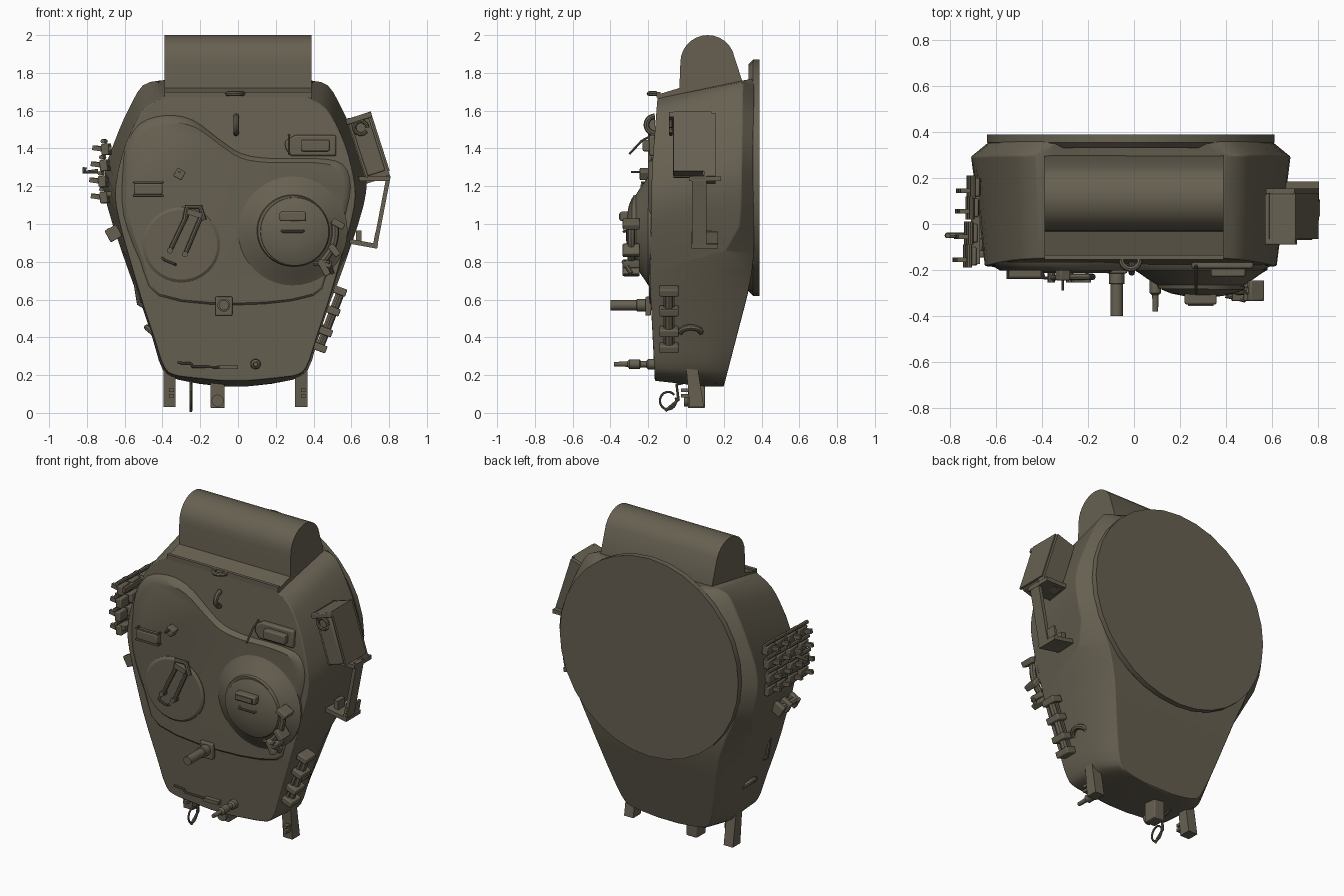
import bpy, bmesh, math
from mathutils import Vector, Matrix

cube = bpy.data.objects.get("Cube")
if cube:
    bpy.data.objects.remove(cube)

olive = bpy.data.materials.new("olive_drab")
olive.use_nodes = True
COLOUR = (0.135, 0.118, 0.083, 1)
olive.diffuse_color = COLOUR
olive.node_tree.nodes["Principled BSDF"].inputs["Base Color"].default_value = COLOUR
parts = []


def add(name, bm, bevel=0):
    bmesh.ops.recalc_face_normals(bm, faces=bm.faces)
    me = bpy.data.meshes.new(name)
    bm.to_mesh(me)
    bm.free()
    me.materials.append(olive)
    ob = bpy.data.objects.new(name, me)
    bpy.context.collection.objects.link(ob)
    if bevel:
        m = ob.modifiers.new("bevel", 'BEVEL')
        m.width, m.segments, m.limit_method = bevel, 2, 'ANGLE'
        m.angle_limit = math.radians(35)
    parts.append(ob)
    return ob


def loft(name, rings, bevel=0):
    bm = bmesh.new()
    vs = [[bm.verts.new(p) for p in r] for r in rings]
    n = len(vs[0])
    for a, b in zip(vs, vs[1:]):
        for i in range(n):
            bm.faces.new((a[i], a[(i + 1) % n], b[(i + 1) % n], b[i]))
    bm.faces.new(vs[0])
    bm.faces.new(vs[-1][::-1])
    return add(name, bm, bevel)


def box(name, loc, size, tilt=0, bevel=0):
    bm = bmesh.new()
    m = Matrix.Translation(loc) @ Matrix.Rotation(tilt, 4, 'Y') @ Matrix.Diagonal((*size, 1))
    bmesh.ops.create_cube(bm, size=1, matrix=m)
    return add(name, bm, bevel)


def rod(name, pts, r, closed=False):
    cu = bpy.data.curves.new(name, 'CURVE')
    cu.dimensions, cu.bevel_depth, cu.bevel_resolution, cu.use_fill_caps = '3D', r, 2, True
    sp = cu.splines.new('POLY')
    sp.points.add(len(pts) - 1)
    for q, p in zip(sp.points, pts):
        q.co = (*p, 1)
    sp.use_cyclic_u = closed
    tmp = bpy.data.objects.new(name, cu)
    me = bpy.data.meshes.new_from_object(tmp)
    bpy.data.objects.remove(tmp)
    bm = bmesh.new()
    bm.from_mesh(me)
    return add(name, bm)


def arc(c, r, u, v, a0=0, a1=180, n=10):
    c, u, v = Vector(c), Vector(u), Vector(v)
    return [c + r * (math.cos(t) * u + math.sin(t) * v)
            for t in (math.radians(a0 + (a1 - a0) * i / n) for i in range(n + 1))]


def turned(name, x, z, profile, n=40, sx=1):
    # profile of (radius, y) around an axis pointing forward
    return loft(name, [[(x + r * sx * math.cos(i * math.tau / n), y, z + r * math.sin(i * math.tau / n))
                        for i in range(n)] for r, y in profile])


def smooth(pts, k=3):
    out = []
    for i in range(len(pts) - 1):
        a, b, c, d = (Vector(pts[min(max(j, 0), len(pts) - 1)]) for j in range(i - 1, i + 3))
        for s in range(k):
            t = s / k
            out.append(0.5 * (2 * b + (c - a) * t + (2 * a - 5 * b + 4 * c - d) * t * t
                              + (3 * b - a - 3 * c + d) * t ** 3))
    return out + [Vector(pts[-1])]


def ramp(z, keys):
    for (a, p), (b, q) in zip(keys, keys[1:]):
        if z <= b:
            return p + (q - p) * max(0, (z - a) / (b - a))
    return keys[-1][1]


# Main shell: right half outlines of roof, widest line and underside
roof = [(.37, 1.68), (.48, 1.61), (.56, 1.47), (.61, 1.32), (.635, 1.15), (.605, .98),
        (.54, .75), (.49, .58), (.43, .4), (.375, .24), (.3, .195), (.06, .17)]
wide = [(.39, 1.76), (.49, 1.735), (.57, 1.6), (.635, 1.45), (.69, 1.28), (.68, 1.1),
        (.565, .75), (.5, .58), (.44, .4), (.385, .23), (.3, .175), (.06, .14)]
under = [(.32, 1.77), (.43, 1.7), (.53, 1.57), (.59, 1.42), (.61, 1.27), (.6, 1.08),
         (.47, .74), (.42, .58), (.37, .4), (.31, .22), (.25, .165), (.06, .14)]
ROOF_Y = [(.17, -.165), (.7, -.192), (1.3, -.18), (1.68, -.15)]
WIDE_Y = [(.14, .1), (.7, .12), (1, .29), (1.77, .3)]
UNDER_Y = [(.14, .2), (.62, .325), (.8, .36), (1.77, .36)]
CX = -.014
rows = []
for a, b, c in zip(smooth(roof), smooth(wide), smooth(under)):
    half = [(p.x, ramp(p.y, k), p.y) for p, k in ((a, ROOF_Y), (b, WIDE_Y), (c, UNDER_Y))]
    rows.append([(CX + x, y, z) for x, y, z in half] + [(CX - x, y, z) for x, y, z in half[::-1]])
loft("turret_shell", rows, .012)
turned("turret_ring", CX, 1.245, [(.6, .33), (.625, .355), (.625, .39)], 32)

# Raised roof plate with a wavy front border
edge = smooth([(-.62, 1.25), (-.6, 1.4), (-.52, 1.53), (-.38, 1.575), (-.24, 1.55), (-.1, 1.45),
               (.02, 1.375), (.18, 1.35), (.42, 1.35), (.56, 1.32), (.605, 1.2), (.57, 1),
               (.5, .75), (.42, .6), (0, .55), (-.44, .6), (-.54, .8), (-.62, 1.05), (-.62, 1.25)])[:-1]
mid = Vector((-.02, 1))
loft("raised_roof", [[(p.x, y + max(0, .85 - p.y) * .03, p.y) for p in (mid + (e - mid) * s for e in edge)]
                     for s, y in ((1, -.165), (.985, -.182), (.93, -.202))])

# Gun shield housing
prof = [(-.15, 1.66), (-.15, 1.685), (-.035, 1.72), (-.03, 1.85)]
prof += [(.115 + .145 * math.cos(t), 1.855 + .145 * math.sin(t))
         for t in (math.pi * (1 - i / 14) for i in range(1, 13))]
prof += [(.3, 1.75), (.3, 1.66)]
loft("gun_shield", [[(x, y, z) for y, z in prof] for x in (-.39, .39)])
box("shield_front_strip", (0, -.145, 1.685), (.78, .02, .03))

# Commander cupola
turned("cupola", .29, .965, [(.29, -.18), (.29, -.2), (.265, -.215), (.23, -.24), (.19, -.265), (.185, -.28)])
turned("cupola_hatch", .3, .96, [(.185, -.27), (.18, -.285), (.14, -.302), (.08, -.314), (.03, -.318)])
box("cupola_periscope", (.29, -.325, 1.04), (.14, .05, .05), 0, .008)
box("periscope_glass_frame", (.29, -.352, 1.04), (.11, .008, .03))
rod("cupola_handle", [(.23, -.305, .965), (.24, -.33, .96), (.34, -.33, .96), (.35, -.305, .965)], .007)
rod("cupola_hinge", arc((.3, -.29, .96), .215, (1, 0, 0), (0, 0, 1), -55, 15), .02)
for x, z, t in ((.53, 1, .5), (.51, .86, .9), (.46, .79, .2), (.46, .76, 1.1)):
    box("hinge_lug", (x, -.29, z), (.07, .09, .035), t, .006)
rod("hinge_lever", [(.4, -.31, .79), (.48, -.33, .8), (.5, -.29, .74)], .012)

# Loader hatch with folding arms
turned("loader_hatch", -.3, .89, [(.2, -.185), (.2, -.204), (.185, -.214), (.17, -.214)], 32, 1.03)
for a, b in (((-.27, 1.05), (-.36, .86)), ((-.2, 1.03), (-.28, .84))):
    rod("hatch_arm", [(a[0], -.225, a[1]), (b[0], -.235, b[1])], .012)
    turned("arm_end", b[0], b[1], [(.016, -.21), (.016, -.255)], 10)
rod("hatch_arm_bracket", [(-.28, -.23, 1.03), (-.27, -.23, 1.09), (-.2, -.23, 1.09), (-.18, -.23, 1.02)], .014)
box("hatch_arm_spring", (-.23, -.235, 1.055), (.08, .04, .03), .3)
rod("hatch_handle", [(-.4, -.21, .82), (-.39, -.235, .81), (-.34, -.235, .79), (-.33, -.21, .785)], .007)

# Roof periscopes and small fittings
box("loader_periscope", (-.475, -.215, 1.185), (.15, .05, .06), 0, .008)
for z in (1.15, 1.22):
    rod("periscope_guard", [(-.55, -.2, z), (-.55, -.235, z), (-.4, -.235, z), (-.4, -.2, z)], .006)
box("roof_block", (-.31, -.22, 1.265), (.05, .05, .05), .5, .005)
rod("roof_block_pin", [(-.31, -.2, 1.275), (-.31, -.29, 1.275)], .006)
loft("gunner_sight_base", [[(x, y, z) for x, z in ((.25, 1.4), (.28, 1.36), (.52, 1.36), (.52, 1.47), (.3, 1.47), (.25, 1.44))]
                           for y in (-.15, -.195)], .01)
box("gunner_sight", (.41, -.205, 1.415), (.15, .05, .06), 0, .008)
rod("sight_guard", [(.27, -.18, 1.47), (.27, -.235, 1.44), (.27, -.3, 1.37)], .006)
rod("lifting_eye", arc((-.01, -.165, 1.525), .045, (0, 0, 1), (0, -1, 0)), .015)
rod("front_lifting_eye", arc((-.015, -.155, 1.69), .04, (1, 0, 0), (0, -1, 0)), .013)

# Rear roof posts and rail
box("vent_post_base", (-.075, -.2, .565), (.09, .03, .1), 0, .006)
turned("vent_post", -.075, .57, [(.034, -.19), (.034, -.26), (.027, -.262), (.027, -.4)], 16)
turned("antenna_mount", .093, .258, [(.028, -.15), (.028, -.2), (.018, -.21), (.018, -.24),
                                     (.025, -.245), (.025, -.3), (.014, -.31), (.012, -.38)], 16)
rod("roof_rail", [(-.32, -.18, .265), (-.25, -.185, .262), (-.24, -.185, .245), (0, -.185, .24)], .007)
box("rail_clip", (-.05, -.185, .243), (.1, .03, .022))

# Rear brackets and towing hook
for x in (-.362, .335):
    loft("rear_bracket", [[(x + dx, y, z) for y, z in ((0, .25), (.06, .25), (.095, .03), (.02, .03))]
                          for dx in (-.032, .032)])
    for z in (.09, .12):
        box("bracket_bolt", (x + .01, -.002, z), (.025, .05, .018))
box("rear_centre_bracket", (-.108, .055, .1), (.075, .09, .15), 0, .006)
turned("centre_bracket_boss", -.108, .065, [(.032, .03), (.032, -.01)], 16)
rod("hook_ring", arc((-.25, -.095, .065), .045, (0, .75, .66), (0, -.6, .8), 0, 340, 16), .006)
rod("hook_stem", [(-.25, -.11, .01), (-.25, -.04, .07), (-.25, -.05, .15), (-.25, .03, .17)], .008)

# Ammunition box and carrier frame on the left side
TILT = -.31
box("stowage_box", (.685, .01, 1.42), (.1, .16, .32), TILT, .008)
for d in (-.057, .057):
    box("stowage_box_rail", (.69 + d, .035, 1.42 + d * .3), (.012, .2, .33), TILT)
box("stowage_back_strip", (.69, .125, 1.4), (.13, .06, .35), TILT)
box("stowage_lid", (.64, .02, 1.56), (.14, .22, .03), TILT, .005)
rod("stowage_latch", arc((.65, -.08, 1.51), .035, (1, 0, 0), (0, 0, 1), 0, 330), .01)
box("carrier_shelf", (.715, .1, 1.24), (.18, .17, .025))
box("carrier_arm", (.762, .07, 1.07), (.022, .075, .38), .19)
box("carrier_foot", (.665, .1, .895), (.15, .14, .025), .18)
box("carrier_foot_lip", (.728, .1, .92), (.015, .14, .08), .19)
box("carrier_mount", (.64, .1, .93), (.03, .07, .07))

# Spare track links on the right side
for c, y in enumerate((-.14, -.04, .07, .16)):
    for r in range(4):
        z = 1.14 + r * .085
        x = -.72 + .008 * abs(r - 1) + .005 * c
        box("track_link", (x, y, z), (.04, .08, .06), -.1, .006)
        box("track_horn", (x - .04, y - .015, z + .005), (.055, .02, .025), .15)
        rod("track_pin", [(x - .012, y - .05, z + .043), (x - .012, y + .05, z + .043)], .012)
for z in (1.16, 1.4):
    box("track_rack", (-.69, .01, z), (.04, .37, .025))
rod("rack_hook", [(-.74, -.05, 1.28), (-.815, -.05, 1.275), (-.81, -.05, 1.3)], .012)

# Tool clamp below the track links
rod("clamp_bar", [(-.68, -.13, .96), (-.655, .02, .94)], .02)
for y in (-.13, -.05, .02):
    box("clamp_lug", (-.66, y, .95), (.07, .03, .07), -.5, .005)

# Gun cradle on the left rear side
rod("cradle_tube", [(.545, -.09, .64), (.43, -.09, .34)], .022)
for x, z in ((.54, .645), (.505, .54), (.465, .43), (.435, .345)):
    box("cradle_clamp", (x, -.09, z), (.07, .1, .04), .36, .006)
box("cradle_plate", (.475, -.09, .5), (.015, .06, .28), .36)

# Side lifting handles
for s in (-1, 1):
    x = .435 * s + CX
    rod("side_handle", arc((x, .025, .425), .055, (0, 1, 0), (.6 * s, 0, .5)), .016)
rod("side_step", [(-.5, -.06, .73), (-.545, -.06, .7), (-.525, -.06, .58), (-.49, -.06, .56)], .012)

# Crisp edges with smooth curves
for ob in parts:
    ob.select_set(True)
bpy.context.view_layer.objects.active = parts[0]
bpy.ops.object.shade_smooth_by_angle(angle=math.radians(32))
